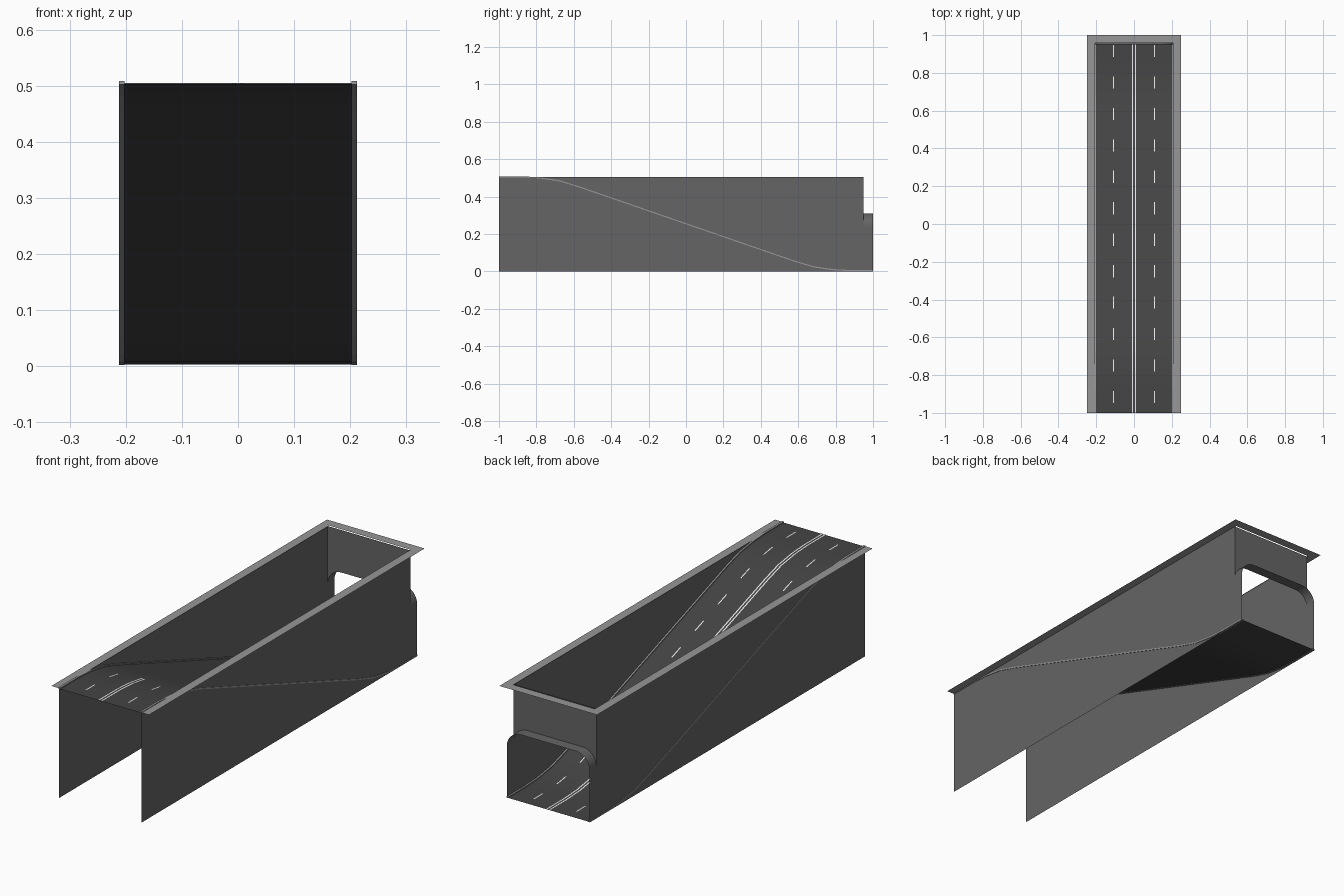
import bpy, math

if "Cube" in bpy.data.objects:
    bpy.data.objects.remove(bpy.data.objects["Cube"])

W = 0.21          # half width between the side walls
TOP = 0.505       # rim height
BACK = 0.95       # end wall position
ARCH_Z, ARCH_R = 0.24, 0.07   # start of the portal curve and its radius


def material(name, rgb):
    m = bpy.data.materials.new(name)
    m.diffuse_color = (*rgb, 1)
    m.use_nodes = True
    m.node_tree.nodes["Principled BSDF"].inputs["Base Color"].default_value = m.diffuse_color
    return m


asphalt = material("dark_asphalt", (0.058, 0.058, 0.058))
concrete = material("dark_concrete", (0.13, 0.13, 0.13))
light = material("light_concrete", (0.31, 0.31, 0.31))
white = material("white_paint", (0.85, 0.85, 0.85))


def build(name, verts, faces, mat, smooth=False):
    me = bpy.data.meshes.new(name)
    me.from_pydata(verts, [], faces)
    me.materials.append(mat)
    ob = bpy.data.objects.new(name, me)
    bpy.context.collection.objects.link(ob)
    if smooth:
        bpy.ops.object.select_all(action='DESELECT')
        ob.select_set(True)
        bpy.context.view_layer.objects.active = ob
        bpy.ops.object.shade_smooth_by_angle(angle=math.radians(30))
    return ob


# Ramp profile: S-curve, point-symmetric about the middle
half = [(-1, 0.503), (-0.87, 0.503), (-0.78, 0.498), (-0.68, 0.483), (-0.58, 0.453)]
profile = half + [(-y, 0.506 - z) for y, z in reversed(half)]


def height(y):
    for (y0, z0), (y1, z1) in zip(profile, profile[1:]):
        if y <= y1:
            return z0 + (z1 - z0) * (y - y0) / (y1 - y0)
    return profile[-1][1]


def stations(y0, y1):
    return [y0] + [y for y, _ in profile if y0 < y < y1] + [y1]


def sweep(section, y0, y1, closed):
    """Sweep an (x, z offset) section along the ramp."""
    ys, n = stations(y0, y1), len(section)
    verts = [(x, y, height(y) + dz) for y in ys for x, dz in section]
    faces = []
    for i in range(len(ys) - 1):
        for j in range(n if closed else n - 1):
            k = (j + 1) % n
            faces.append((i * n + j, i * n + k, (i + 1) * n + k, (i + 1) * n + j))
    if closed:
        faces.append(tuple(reversed(range(n))))
        faces.append(tuple(range((len(ys) - 1) * n, len(ys) * n)))
    return verts, faces


def merge(parts):
    verts, faces = [], []
    for v, f in parts:
        o = len(verts)
        verts += v
        faces += [tuple(i + o for i in p) for p in f]
    return verts, faces


# Road surface
build("road", *sweep([(-W, 0), (W, 0)], -1, 1, False), asphalt, True)

# Kerbs that follow the ramp and poke slightly through the walls
kerbs = []
for c in (-0.2075, 0.2075):
    a, b = c - 0.005, c + 0.005
    kerbs.append(sweep([(a, -0.001), (b, -0.001), (b, 0.005), (a, 0.005)], -1, 1, True))
build("kerbs", *merge(kerbs), light)

# Painted double centre line
lines = [sweep([(c - 0.003, 0.0015), (c + 0.003, 0.0015)], -1, 1, False) for c in (-0.007, 0.007)]
build("centre_lines", *merge(lines), white)

# Painted lane dashes
dashes = []
for c in (-0.108, 0.108):
    for k in range(12):
        y = -1 + (k + 0.5) / 6
        dashes.append(sweep([(c - 0.0027, 0.0015), (c + 0.0027, 0.0015)], y - 0.032, y + 0.032, False))
build("lane_dashes", *merge(dashes), white)

# Side walls, lower where they become the portal
for side, name in ((-1, "left_wall"), (1, "right_wall")):
    x = side * W
    v = [(x, -1, 0), (x, BACK, 0), (x, BACK, ARCH_Z), (x, BACK, TOP), (x, -1, TOP),
         (x, 1, 0), (x, 1, ARCH_Z)]
    f = [(0, 1, 2, 3, 4), (1, 5, 6, 2)]
    build(name, v, f if side > 0 else [p[::-1] for p in f], concrete)

# Portal arch with rounded corners
right = [(W - ARCH_R + ARCH_R * math.cos(a), ARCH_Z + ARCH_R * math.sin(a))
         for a in (math.pi / 2 * i / 8 for i in range(9))]
arch = right + [(-x, z) for x, z in reversed(right)]
n = len(arch)
build("portal_roof", [(x, y, z) for y in (BACK, 1) for x, z in arch],
      [(i, i + 1, n + i + 1, n + i) for i in range(n - 1)], concrete, True)

# End wall above the arch
top = [(x, BACK, TOP) for x, _ in arch]
build("end_wall", [(x, BACK, z) for x, z in arch] + top,
      [(i, n + i, n + i + 1, i + 1) for i in range(n - 1) if abs(arch[i][0] - arch[i + 1][0]) > 1e-5],
      concrete)

# Flat rim around three sides
I, O, B = W - 0.003, 0.248, 0.957
rim = [(-O, -1), (-I, -1), (-I, B), (I, B), (I, -1), (O, -1), (O, 1), (-O, 1)]
build("rim", [(x, y, TOP) for x, y in rim],
      [(0, 1, 2, 7), (2, 3, 6, 7), (4, 5, 6, 3)], light)
